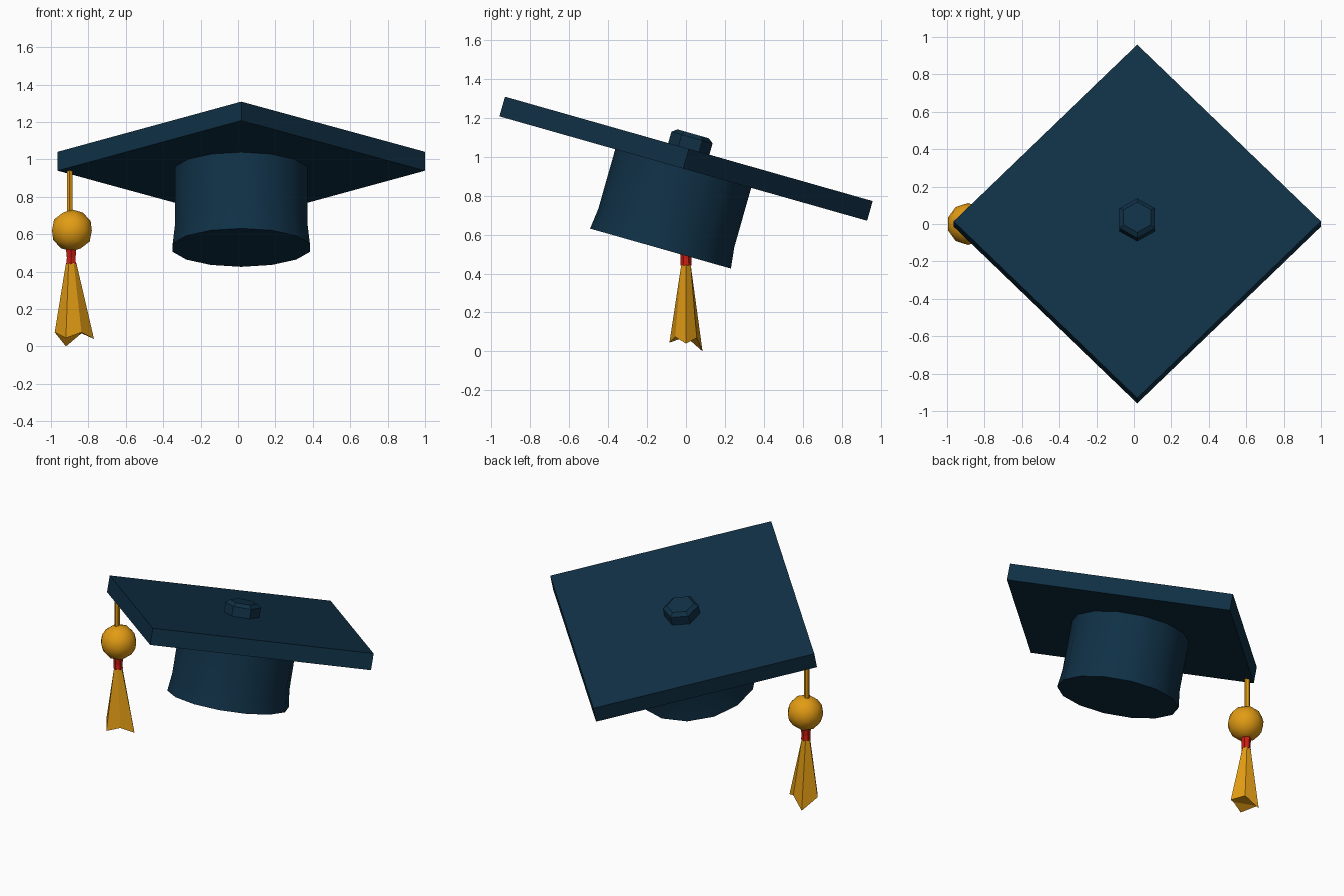
import bpy, bmesh
from math import radians, pi, sin, cos

cube = bpy.data.objects.get("Cube")
if cube:
    bpy.data.objects.remove(cube, do_unlink=True)


def material(name, rgb):
    mat = bpy.data.materials.new(name)
    mat.use_nodes = True
    mat.diffuse_color = (*rgb, 1)
    mat.node_tree.nodes["Principled BSDF"].inputs["Base Color"].default_value = (*rgb, 1)
    return mat


navy = material("navy cloth", (0.005, 0.030, 0.061))
gold = material("gold thread", (0.76, 0.33, 0.007))
red = material("red band", (0.62, 0.013, 0.006))

TILT = (radians(-15.85), 0, 0)
CAP = (0.0175, 0, 0.99)


def add(name, bm, mat, location, rotation=(0, 0, 0), smooth=False):
    bmesh.ops.recalc_face_normals(bm, faces=bm.faces)
    mesh = bpy.data.meshes.new(name)
    bm.to_mesh(mesh)
    bm.free()
    mesh.materials.append(mat)
    obj = bpy.data.objects.new(name, mesh)
    bpy.context.collection.objects.link(obj)
    obj.location, obj.rotation_euler = location, rotation
    if smooth:
        bpy.ops.object.select_all(action="DESELECT")
        obj.select_set(True)
        bpy.context.view_layer.objects.active = obj
        bpy.ops.object.shade_smooth_by_angle(angle=radians(30))
    return obj


def loft(rings):
    """Skin closed rings of points and cap both ends."""
    bm = bmesh.new()
    loops = [[bm.verts.new(p) for p in ring] for ring in rings]
    for a, b in zip(loops, loops[1:]):
        for i in range(len(a)):
            j = (i + 1) % len(a)
            bm.faces.new((a[i], a[j], b[j], b[i]))
    bm.faces.new(loops[0])
    bm.faces.new(loops[-1])
    return bm


def ring(radius, z, sides):
    """Regular polygon with one corner towards +y."""
    angles = [pi / 2 + 2 * pi * i / sides for i in range(sides)]
    return [(radius * cos(a), radius * sin(a), z) for a in angles]


def lathe(profile, sides):
    return loft([ring(r, z, sides) for r, z in profile])


# Tilted cap: square board, flared skull piece and top button
add("board", lathe([(0.982, -0.0525), (0.982, 0.0525)], 4), navy, CAP, TILT)
add("skull_cap", lathe([(0.376, -0.48), (0.363, -0.37), (0.363, -0.04)], 14),
    navy, CAP, TILT, smooth=True)
add("button", lathe([(0.11, 0.04), (0.11, 0.113), (0.084, 0.133)], 6), navy, CAP, TILT)

# Hanging cord, bead and band
add("cord", lathe([(0.017, 0.68), (0.017, 0.96)], 6), gold, (-0.9, 0, 0))
bead = bmesh.new()
bmesh.ops.create_icosphere(bead, subdivisions=2, radius=0.112)
add("bead", bead, gold, (-0.888, 0, 0.62), smooth=True)
add("band", lathe([(0.029, 0.44), (0.027, 0.475), (0.034, 0.54)], 6), red, (-0.892, 0, 0))

# Ragged fringe: uneven hem drawn up to a narrow neck
hem = [(0.122, 0, 0.04), (0.055, 0.055, 0.07), (-0.028, 0.085, 0),
       (-0.088, 0, 0.075), (-0.028, -0.085, 0.045), (0.055, -0.055, 0.075)]
neck = [(0.028 * cos(i * pi / 3), 0.028 * sin(i * pi / 3), 0.445) for i in range(6)]
fringe = loft([hem, neck])
bmesh.ops.triangulate(fringe, faces=[f for f in fringe.faces if len(f.verts) > 4])
add("fringe", fringe, gold, (-0.892, 0, 0))
